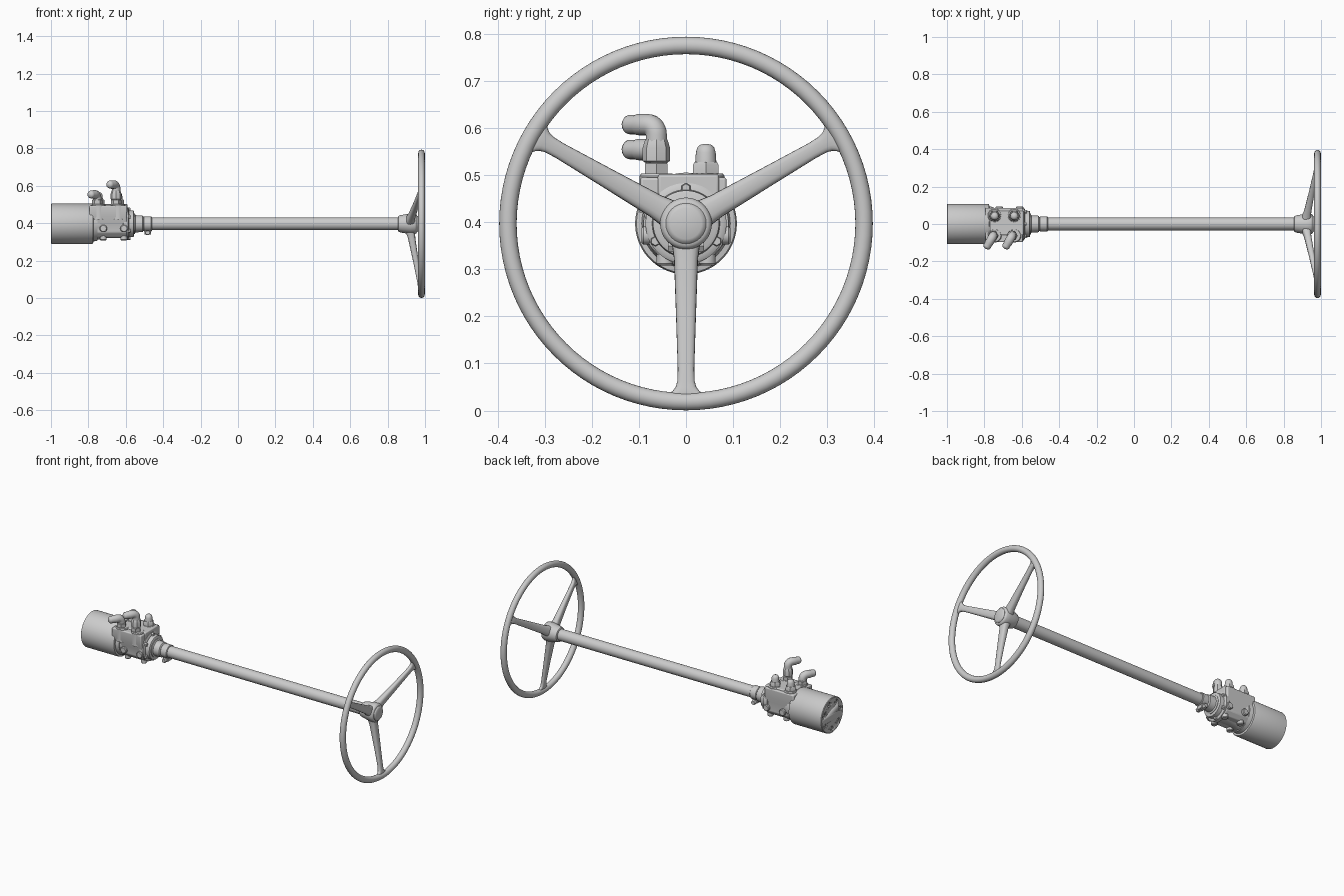
import bpy, bmesh, math
from mathutils import Vector, Matrix

if "Cube" in bpy.data.objects:
    bpy.data.objects.remove(bpy.data.objects["Cube"])

AX = 0.397  # height of the steering axis


def finish(name, bm, bevel=0, angle=35):
    bmesh.ops.recalc_face_normals(bm, faces=bm.faces)
    me = bpy.data.meshes.new(name)
    bm.to_mesh(me)
    bm.free()
    ob = bpy.data.objects.new(name, me)
    bpy.context.collection.objects.link(ob)
    if bevel:
        m = ob.modifiers.new("bevel", 'BEVEL')
        m.width, m.segments, m.limit_method = bevel, 3, 'ANGLE'
    smooth(ob, angle)
    return ob


def smooth(ob, angle=35):
    bpy.ops.object.select_all(action='DESELECT')
    ob.select_set(True)
    bpy.context.view_layer.objects.active = ob
    bpy.ops.object.shade_smooth_by_angle(angle=math.radians(angle))


def skin(rings):
    """Joins equal rings of points into a capped solid."""
    bm = bmesh.new()
    rows = [[bm.verts.new(p) for p in r] for r in rings]
    n = len(rows[0])
    for a, b in zip(rows, rows[1:]):
        for i in range(n):
            j = (i + 1) % n
            bm.faces.new((a[i], a[j], b[j], b[i]))
    bm.faces.new(rows[0])
    bm.faces.new(rows[-1])
    return bm


def lathe(name, profile, origin=(0, 0, AX), axis=(1, 0, 0), n=48):
    """Turned part: profile is (distance along axis, radius)."""
    rot = Vector((0, 0, 1)).rotation_difference(Vector(axis)).to_matrix()
    o = Vector(origin)
    rings = [[o + rot @ Vector((r * math.cos(k * math.tau / n), r * math.sin(k * math.tau / n), t))
              for k in range(n)] for t, r in profile]
    return finish(name, skin(rings))


def prism(name, outline, x0, x1, bevel):
    """Outline in y, z extruded along x."""
    return finish(name, skin([[(x, y, z) for y, z in outline] for x in (x0, x1)]), bevel)


def tube(name, pts, radii):
    """Smooth round tube along a path."""
    cu = bpy.data.curves.new(name, 'CURVE')
    cu.dimensions, cu.bevel_depth, cu.bevel_resolution, cu.use_fill_caps = '3D', 1, 5, True
    sp = cu.splines.new('POLY')
    sp.points.add(len(pts) - 1)
    for q, p, r in zip(sp.points, pts, radii):
        q.co, q.radius = (*p, 1), r
    ob = bpy.data.objects.new(name, cu)
    bpy.context.collection.objects.link(ob)
    bpy.ops.object.select_all(action='DESELECT')
    ob.select_set(True)
    bpy.context.view_layer.objects.active = ob
    bpy.ops.object.convert(target='MESH')
    smooth(bpy.context.object, 40)


# Wheel rim
bpy.ops.mesh.primitive_torus_add(major_segments=96, minor_segments=20, major_radius=0.378,
                                 minor_radius=0.0185, location=(0.981, 0, AX),
                                 rotation=(0, math.pi / 2, 0))
bpy.context.object.name = "wheel_rim"
bpy.context.object.scale.z = 0.95
smooth(bpy.context.object, 60)

# Three spokes: radius, x, half width, half depth; flared into the rim and the hub
sections = [(0.02, 0.918, 0.034, 0.026), (0.05, 0.923, 0.029, 0.024), (0.075, 0.928, 0.0255, 0.020),
            (0.20, 0.951, 0.021, 0.015), (0.31, 0.970, 0.0175, 0.012), (0.335, 0.974, 0.0185, 0.012),
            (0.347, 0.976, 0.022, 0.0115), (0.355, 0.978, 0.028, 0.011), (0.361, 0.979, 0.037, 0.010),
            (0.368, 0.980, 0.052, 0.009)]
for k in range(3):
    rot = Matrix.Rotation(k * math.tau / 3, 3, 'X')
    rings = []
    for r, x, w, d in sections:
        ring = []
        for i in range(20):
            c, s = math.cos(i * math.tau / 20), math.sin(i * math.tau / 20)
            p = Vector((x + d * math.copysign(abs(c) ** 0.7, c), w * math.copysign(abs(s) ** 0.7, s), -r))
            ring.append(rot @ p + Vector((0, 0, AX)))
        rings.append(ring)
    finish(f"wheel_spoke_{k + 1}", skin(rings), angle=60)

# Hub, cap and column
lathe("wheel_hub", [(0.855, 0.036), (0.858, 0.042), (0.868, 0.046), (0.89, 0.05), (0.92, 0.055),
                    (0.945, 0.055), (0.952, 0.052), (0.956, 0.047), (0.957, 0.042)])
lathe("hub_cap", [(0.95, 0.043), (0.958, 0.043), (0.963, 0.039), (0.966, 0.033)], n=32)
lathe("steering_column", [(-0.47, 0.034), (0.87, 0.034)])

# Column clamp and neck
lathe("column_neck", [(-0.57, 0.055), (-0.552, 0.055), (-0.548, 0.046), (-0.51, 0.044), (-0.505, 0.036),
                      (-0.47, 0.036)])
lathe("clamp_ring", [(-0.505, 0.037), (-0.502, 0.040), (-0.464, 0.040), (-0.461, 0.037)])
prism("clamp_lug", [(-0.02, 0.37), (0.02, 0.37), (0.02, 0.34), (-0.02, 0.34)], -0.50, -0.465, 0.004)
lathe("clamp_bolt", [(-0.038, 0.012), (-0.034, 0.014), (0.034, 0.014), (0.038, 0.012)],
      (-0.483, 0, 0.349), (0, 1, 0), 6)

# Motor barrel with bolt recesses in its end plate
motor = lathe("motor_barrel", [(-1, 0.104), (-0.997, 0.108), (-0.782, 0.108), (-0.775, 0.105),
                               (-0.773, 0.094), (-0.75, 0.09)], n=72)
bm = bmesh.new()
spots = [(0.08 * math.cos(k * math.tau / 7 + 0.3), 0.08 * math.sin(k * math.tau / 7 + 0.3)) for k in range(7)]
for y, z in spots:
    bmesh.ops.create_cone(bm, cap_ends=True, segments=20, radius1=0.014, radius2=0.014, depth=0.03,
                          matrix=Matrix.Translation((-1, y, AX + z)) @ Matrix.Rotation(math.pi / 2, 4, 'Y'))
cutter = finish("recess_cutter", bm)
cutter.hide_render = True
cutter.hide_set(True)
cut = motor.modifiers.new("recesses", 'BOOLEAN')
cut.operation, cut.object, cut.solver = 'DIFFERENCE', cutter, 'EXACT'
for k, (y, z) in enumerate(spots):
    lathe(f"end_bolt_{k + 1}", [(-0.999, 0.009), (-0.98, 0.009)], (0, y, AX + z), n=6)

# Valve housing
prism("valve_block", [(-0.097, 0.495), (-0.097, 0.435), (-0.083, 0.40), (-0.078, 0.35), (-0.055, 0.325),
                      (0.055, 0.325), (0.078, 0.35), (0.08, 0.41), (0.086, 0.44), (0.086, 0.495)],
      -0.795, -0.595, 0.006)
prism("block_saddle", [(-0.06, 0.502), (0.07, 0.502), (0.07, 0.42), (-0.06, 0.42)], -0.77, -0.59, 0.006)
lathe("housing_core", [(-0.80, 0.086), (-0.74, 0.084), (-0.72, 0.076), (-0.60, 0.076)])
lathe("housing_flange", [(-0.615, 0.082), (-0.612, 0.086), (-0.588, 0.086), (-0.584, 0.08), (-0.583, 0.072),
                         (-0.558, 0.070), (-0.555, 0.064)])
for k in range(6):
    a = k * math.tau / 6 + math.pi / 6
    lathe(f"flange_bolt_{k + 1}", [(-0.59, 0.011), (-0.577, 0.011), (-0.574, 0.009)],
          (0, 0.075 * math.cos(a), AX + 0.075 * math.sin(a)), n=6)

# Port bosses, hex collars, plugs and angled elbows
for i, x in enumerate((-0.745, -0.64)):
    for j, y in enumerate((-0.062, 0.045)):
        lathe(f"port_boss_{i}{j}", [(0.42, 0.037), (0.498, 0.037), (0.503, 0.033)], (x, y, 0), (0, 0, 1), 32)
    plug = (x, 0.042, 0)
    lathe(f"plug_collar_{i}", [(0.495, 0.031), (0.522, 0.031), (0.528, 0.027)], plug, (0, 0, 1), 6)
    lathe(f"port_plug_{i}", [(0.52, 0.023), (0.548, 0.021), (0.558, 0.018), (0.564, 0.012), (0.566, 0.004)],
          plug, (0, 0, 1), 24)

for name, x, top in (("tall", -0.652, 0.607), ("short", -0.753, 0.554)):
    y = -0.063
    base = (x, y, 0)
    lathe(f"{name}_elbow_collar", [(0.495, 0.028), (0.524, 0.028), (0.527, 0.024)], base, (0, 0, 1), 6)
    if name == "tall":
        lathe("tall_elbow_stem", [(0.525, 0.022), (0.53, 0.029), (0.558, 0.029), (0.574, 0.024), (0.58, 0.02)],
              base, (0, 0, 1), 8)
    d = Vector((-0.5, -0.866, 0))
    o = Vector((x, y, top))
    bend = 0.022
    pts, rad = [o - Vector((0, 0, 0.045))], [0.023]
    for k in range(7):
        t = k / 6 * math.pi / 2
        pts.append(o + d * bend * (1 - math.cos(t)) + Vector((0, 0, bend * (math.sin(t) - 1))))
        rad.append(0.023)
    for s, r in ((0.045, 0.023), (0.050, 0.021), (0.066, 0.021), (0.073, 0.018), (0.078, 0.012), (0.080, 0.003)):
        pts.append(o + d * s)
        rad.append(r)
    tube(f"{name}_elbow", pts, rad)

# Bosses and bolts under and beside the housing
for i, x in enumerate((-0.72, -0.61)):
    for j, y in enumerate((-0.045, 0.045)):
        lathe(f"lower_bolt_{i}{j}", [(0.308, 0.014), (0.312, 0.018), (0.345, 0.018)], (x, y, 0), (0, 0, 1), 20)
    for s in (-1, 1):
        lathe(f"side_bolt_{i}_{'left' if s < 0 else 'right'}", [(0.06, 0.02), (0.09, 0.02), (0.094, 0.016)],
              (x, 0, 0.372), (0, s, 0), 20)
